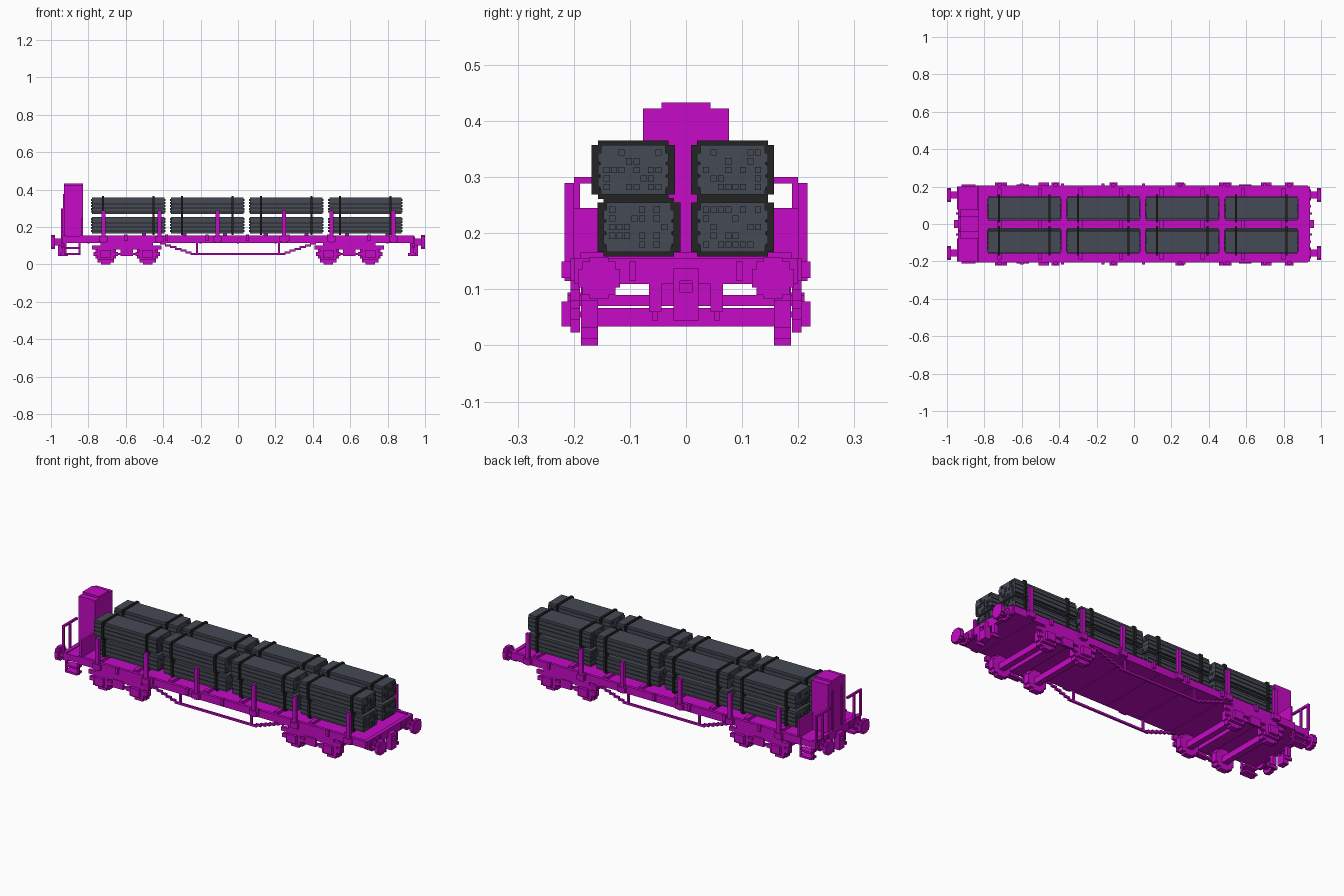
import bpy, bmesh, random
from mathutils import Matrix, Vector

random.seed(4)
VOXEL = 0.011
THIN = VOXEL / 2
SIDE = 0.2
DECK_LOW, DECK_TOP = 0.115, 0.15
WHEEL_RADIUS = 0.056
ENDS = (-1, 1)

cube = bpy.data.objects.get("Cube")
if cube:
    bpy.data.objects.remove(cube, do_unlink=True)


def material(name, red, green, blue):
    mat = bpy.data.materials.new(name)
    mat.use_nodes = True
    mat.diffuse_color = (red, green, blue, 1)
    shader = mat.node_tree.nodes["Principled BSDF"]
    shader.inputs["Base Color"].default_value = mat.diffuse_color
    return mat


magenta = material("magenta paint", 0.57, 0.003, 0.57)
grey = material("slate grey", 0.06, 0.067, 0.09)
black = material("strap black", 0.017, 0.017, 0.017)


def around(centre, half):
    """Range centred on a value."""
    return centre - half, centre + half


def start(low, size):
    """Range beginning at a value."""
    return low, low + size


def spread(first, last, count):
    """Evenly spaced positions."""
    return [first + (last - first) * i / (count - 1) for i in range(count)]


class Part:
    """A named object assembled from boxes and blocky discs."""

    def __init__(self, name, mat=magenta):
        self.name, self.mat, self.bm = name, mat, bmesh.new()

    def box(self, x, y, z):
        low = Vector([min(r) for r in (x, y, z)])
        high = Vector([max(r) for r in (x, y, z)])
        scale = Matrix.Diagonal((high - low).to_4d())
        scale[3][3] = 1
        place = Matrix.Translation((low + high) / 2) @ scale
        bmesh.ops.create_cube(self.bm, size=1, matrix=place)

    def pair(self, x, y, z):
        """The same box on both sides of the centre line."""
        self.box(x, y, z)
        self.box(x, (-y[0], -y[1]), z)

    def disc_pair(self, x, y, z, radius, axis):
        """Stepped discs on both sides; the axis entry is a range."""
        small, middle = radius * 0.45, radius * 0.8
        for wide, high in ((radius, small), (middle, middle), (small, radius)):
            if axis == "x":
                self.pair(x, around(y, wide), around(z, high))
            else:
                self.pair(around(x, wide), y, around(z, high))

    def done(self):
        mesh = bpy.data.meshes.new(self.name)
        self.bm.to_mesh(mesh)
        self.bm.free()
        mesh.materials.append(self.mat)
        obj = bpy.data.objects.new(self.name, mesh)
        bpy.context.collection.objects.link(obj)


# Deck with side sills, headstocks and cross bearers
deck = Part("deck")
inner = around(0, SIDE - VOXEL)
deck.box(around(0, 0.93), around(0, SIDE), (DECK_LOW, DECK_TOP))
deck.pair((-0.85, 0.93), around(SIDE - THIN / 2, THIN * 1.5), (DECK_LOW, DECK_TOP + THIN))
for end in ENDS:
    deck.box(around(end * 0.93, VOXEL), around(0, SIDE), (DECK_LOW - THIN, DECK_TOP + THIN))
for x in spread(-0.72, 0.8, 8):
    deck.box(around(x, VOXEL), inner, start(DECK_TOP, VOXEL * 1.4))
for x in spread(-0.8, 0.8, 9):
    deck.box(around(x, THIN), inner, around(DECK_LOW, THIN / 2))
deck.done()

# Side stakes in pockets, with lashing brackets between
stakes = Part("side_stakes")
outer = start(SIDE, VOXEL * 1.5)
for x in (-0.72, -0.42, -0.11, 0.245, 0.5, 0.83):
    stakes.pair(around(x, VOXEL), outer, (DECK_LOW, 0.29))
    stakes.pair(around(x, VOXEL * 2), start(SIDE, VOXEL * 2), (DECK_LOW + THIN, DECK_TOP))
for x in spread(-0.6, 0.7, 7):
    stakes.pair(around(x, THIN * 1.5), outer, (DECK_LOW + VOXEL, DECK_TOP + VOXEL))
stakes.done()

# Cabin with a raised roof and corner ribs
cabin = Part("cabin")
cabin_x, cabin_half, cabin_top = (-0.93, -0.828), 0.077, 0.422
cabin.box(cabin_x, around(0, cabin_half), (DECK_TOP, cabin_top))
cabin.box(cabin_x, around(0, cabin_half - VOXEL * 3), start(cabin_top, VOXEL))
cabin.pair(start(cabin_x[0], -THIN), around(cabin_half / 2, THIN), (DECK_TOP, cabin_top - VOXEL * 4))
cabin.done()

# End platform: low panels, handrails and hanging steps
panels = Part("platform_panels")
panels.pair(start(cabin_x[1], -VOXEL), (cabin_half, SIDE), (DECK_TOP, 0.245))
panels.done()

rails = Part("handrails")
rail_x, rail_z = start(-0.947, VOXEL), 0.3
rails.pair(rail_x, (cabin_half, SIDE), start(rail_z, -VOXEL))
for y in (SIDE, SIDE - VOXEL * 5):
    rails.pair(rail_x, start(y, -VOXEL), (DECK_TOP, rail_z))
rails.done()

steps = Part("platform_steps")
step_x, step_z, step_half = -0.885, 0.05, 0.037
for end in ENDS:
    steps.pair(around(step_x + end * step_half, THIN), start(SIDE, -VOXEL), (step_z, DECK_LOW))
for z in (step_z, step_z + VOXEL * 3):
    steps.pair(around(step_x, step_half), around(SIDE - VOXEL, VOXEL * 2), start(z, VOXEL))
steps.done()

# Buffers, couplers and hoses at both ends
buffers, couplers, hoses = Part("buffers"), Part("couplers"), Part("brake_hoses")
buffer_y, buffer_z, buffer_radius = 0.155, 0.12, 0.037
for end in ENDS:
    face, beam = end, end * 0.93
    for root, tip, radius in (
        (face, face - end * VOXEL * 2, buffer_radius),
        (beam, face, buffer_radius / 2),
        (beam, beam + end * VOXEL * 1.5, buffer_radius * 0.8),
    ):
        buffers.disc_pair((root, tip), buffer_y, buffer_z, radius, "x")
    hook = (beam, beam + end * VOXEL * 3)
    couplers.box(hook, around(0, VOXEL * 2), start(DECK_LOW, VOXEL * 2))
    couplers.pair(hook, (VOXEL, VOXEL * 2), (step_z, DECK_LOW))
    couplers.box(hook, around(0, VOXEL * 2), (step_z - THIN, step_z + VOXEL * 4))
    hoses.pair(around(beam, VOXEL), around(VOXEL * 5, VOXEL), (step_z + VOXEL, DECK_LOW))
    hoses.pair(around(beam, VOXEL * 2), around(VOXEL * 5, THIN), (step_z - THIN, step_z + VOXEL))
    hoses.pair(around(beam, VOXEL * 1.5), around(0.095, THIN), (DECK_LOW, DECK_TOP))
for part in (buffers, couplers, hoses):
    part.done()

# Bogies: side frames, springs, axle boxes, wheels and axles
frames, wheels = Part("bogie_frames"), Part("wheelsets")
frame_y = (SIDE - VOXEL, SIDE + THIN)
for end in ENDS:
    bogie = end * 0.595
    frames.pair(around(bogie, 0.185), frame_y, around(0.09, VOXEL))
    frames.pair(around(bogie, 0.14), frame_y, (0.09, DECK_LOW))
    frames.pair(around(bogie, 0.08), frame_y, around(WHEEL_RADIUS, THIN))
    frames.pair(around(bogie, VOXEL * 3), start(SIDE, VOXEL), (0.045, 0.09))
    frames.box(around(bogie, VOXEL * 3), inner, (0.07, 0.09))
    frames.box(around(bogie, VOXEL * 3), around(0, VOXEL * 4), (0.09, DECK_LOW))
    for side in ENDS:
        x = bogie + side * WHEEL_RADIUS * 2
        frames.pair(around(x, VOXEL * 2.5), start(SIDE, VOXEL * 2), around(WHEEL_RADIUS, VOXEL * 2))
        frames.pair(around(x, VOXEL * 4), frame_y, around(WHEEL_RADIUS, VOXEL * 3))
        frames.pair(around(x, VOXEL * 6), frame_y, around(WHEEL_RADIUS, VOXEL))
        wheels.disc_pair(x, around(0.172, VOXEL * 1.4), WHEEL_RADIUS, WHEEL_RADIUS, "y")
        wheels.box(around(x, VOXEL * 1.5), around(0, 0.16), around(step_z, VOXEL * 1.5))
for part in (frames, wheels):
    part.done()

# Truss rods stepping up from a low bar to the sills
truss = Part("truss_rods")
truss_y, truss_half = start(SIDE, -VOXEL), 0.22
truss.pair(around(0, truss_half), truss_y, around(step_z + THIN, THIN))
for end in ENDS:
    truss.pair(around(end * truss_half, THIN), truss_y, (step_z, DECK_LOW))
    for i in range(7):
        stair = end * (truss_half + i * VOXEL * 2.5)
        truss.pair(start(stair, end * VOXEL * 3), truss_y, start(step_z + i * VOXEL * 0.85, VOXEL))
truss.done()

# Strapped bundles: two across, two high, four along
bundles = Part("cargo_bundles", grey)
straps, seams = Part("cargo_straps", black), Part("cargo_seams", black)
length, half_wide, half_high = 0.387, 0.063, 0.044
for x in spread(-0.78, 0.488, 4):
    ends = start(x, length)
    for y, z in ((-0.084, 0.211), (0.083, 0.211), (-0.094, 0.313), (0.083, 0.313)):
        # slatted body with dark seams between the layers
        bundles.box(ends, around(y, half_wide - THIN), around(z, half_high))
        for layer in (-1, 0, 1):
            middle = z + layer * VOXEL * 2
            bundles.box(ends, around(y, half_wide), around(middle, THIN * 1.5))
            seams.box(ends, around(y, half_wide - THIN / 2), around(middle - VOXEL, THIN / 2))
        # staggered rod ends
        for row in range(-2, 3):
            for column in range(-4, 4):
                if random.random() < 0.4:
                    rod_y = start(y + column * VOXEL * 1.2, VOXEL)
                    rod_z = around(z + row * VOXEL * 1.4, THIN)
                    bundles.box((x - THIN, x + length + THIN), rod_y, rod_z)
        # strap bands with stepped corners
        for offset in (0.052, 0.322):
            band = start(x + offset, VOXEL)
            straps.box(band, around(y, half_wide), around(z, half_high + THIN * 1.5))
            straps.box(band, around(y, half_wide + VOXEL), around(z, half_high))
for part in (bundles, seams, straps):
    part.done()
